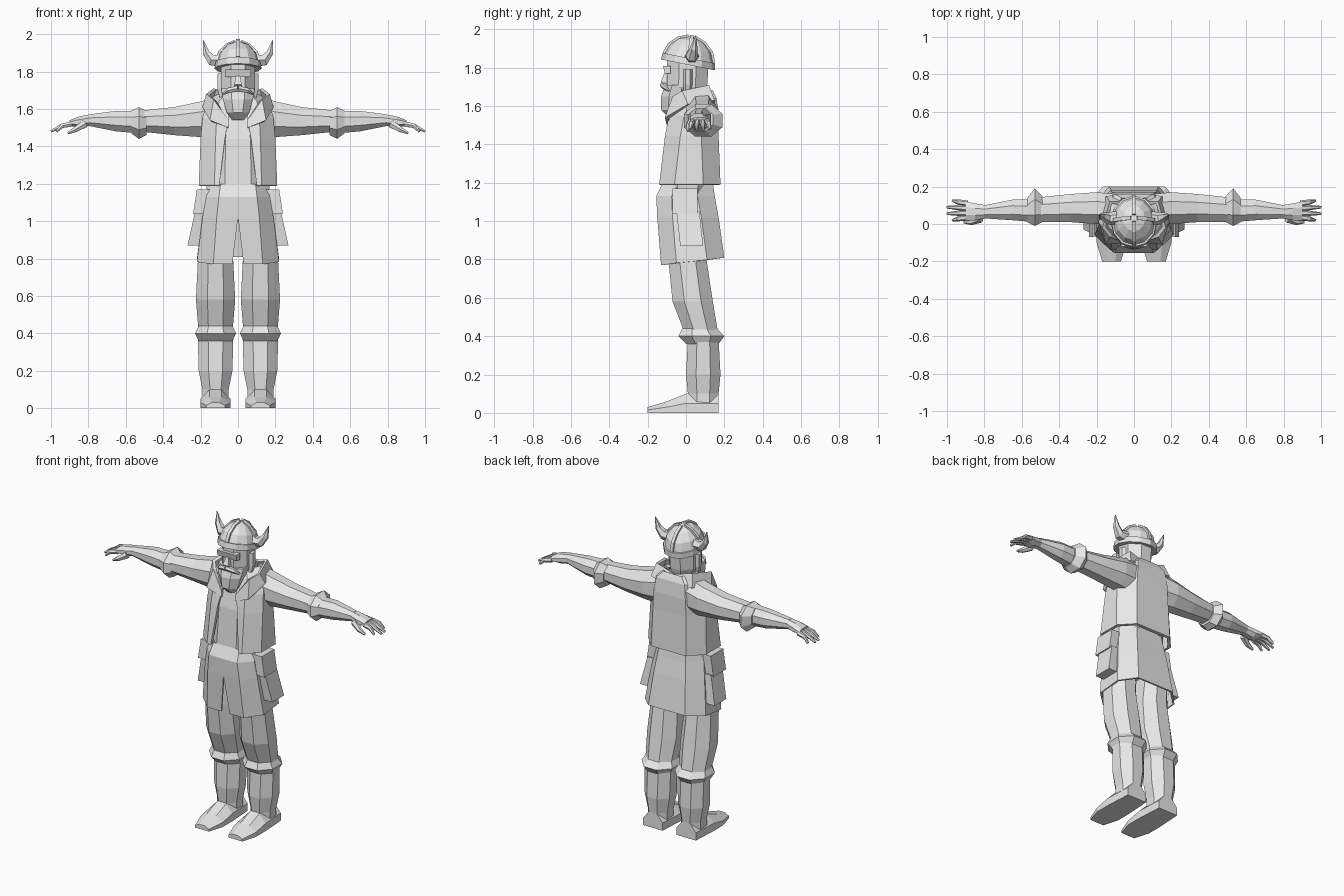
import bpy
import bmesh
from math import sin, cos, pi
from mathutils import Vector

if "Cube" in bpy.data.objects:
    bpy.data.objects.remove(bpy.data.objects["Cube"])

GREY = (.8, .8, .8, 1)
clay = bpy.data.materials.new("light_grey")
clay.use_nodes = True
clay.diffuse_color = GREY
clay.node_tree.nodes["Principled BSDF"].inputs["Base Color"].default_value = GREY


def polygon(sides):
    """Regular polygon with flat sides touching the unit square."""
    radius = .5 / cos(pi / sides)
    angles = [(i + .5) * 2 * pi / sides for i in range(sides)]
    return [(.5 + radius * cos(angle), .5 + radius * sin(angle)) for angle in angles]


OCTAGON = polygon(8)
BOX = polygon(4)
SHOE = [(0, 0), (1, 0), (1, .5), (.7, 1), (.3, 1), (0, .5)]


def finish(name, verts, faces, mirror):
    mesh = bpy.data.meshes.new(name)
    mesh.from_pydata(verts, [], faces)
    mesh.materials.append(clay)
    part = bpy.data.objects.new(name, mesh)
    bpy.context.collection.objects.link(part)
    if mirror:
        part.modifiers.new("Mirror", "MIRROR")
    return part


def skin(name, rings, mirror=False):
    """Closed solid through a list of equal-sized rings."""
    count, last = len(rings[0]), len(rings) - 1
    faces = []
    for k in range(last):
        for i in range(count):
            j = (i + 1) % count
            faces.append((k * count + i, k * count + j, (k + 1) * count + j, (k + 1) * count + i))
    faces += [tuple(range(count)), tuple(range(last * count, last * count + count))]
    part = finish(name, [point for ring in rings for point in ring], faces, mirror)
    bm = bmesh.new()
    bm.from_mesh(part.data)
    bmesh.ops.recalc_face_normals(bm, faces=bm.faces)
    bm.to_mesh(part.data)
    bm.free()


def loft(name, axis, rows, shape=OCTAGON, mirror=True):
    """Rows are (position on axis, low, high, low, high) of the other two axes."""
    rings = []
    for position, low_a, high_a, low_b, high_b in rows:
        ring = []
        for u, v in shape:
            point = [low_a + u * (high_a - low_a), low_b + v * (high_b - low_b)]
            point.insert(axis, position)
            ring.append(point)
        rings.append(ring)
    skin(name, rings, mirror)


def column(name, rows, centre=0, shape=OCTAGON):
    """Upright part; rows are (height, half width, front, back)."""
    loft(name, 2, [(z, centre - half, centre + half, front, back) for z, half, front, back in rows],
         shape, centre != 0)


def tube(name, path, radii, sides=6, mirror=True):
    """Tapered tube through the points of a path."""
    points = [Vector(point) for point in path]
    rings = []
    for k, (point, radius) in enumerate(zip(points, radii)):
        tangent = points[min(k + 1, len(points) - 1)] - points[max(k - 1, 0)]
        side = tangent.cross(Vector((0, 1, 0))).normalized()
        normal = side.cross(tangent).normalized()
        rings.append([point + 2 * radius * (side * (u - .5) + normal * (v - .5))
                      for u, v in polygon(sides)])
    skin(name, rings, mirror)


def sheet(name, rows, thickness):
    """Half cloth from front to back, mirrored and thickened inward."""
    count = len(rows[0])
    faces = [(k * count + i, k * count + i + 1, (k + 1) * count + i + 1, (k + 1) * count + i)
             for k in range(len(rows) - 1) for i in range(count - 1)]
    part = finish(name, [point for row in rows for point in row], faces, True)
    solid = part.modifiers.new("Thickness", "SOLIDIFY")
    solid.thickness = thickness
    solid.offset = -1


def cloth_row(z, edge, half, front, back, rise=0):
    """Half section of a garment, from its front edge to the middle of the back."""
    corner = half * .6
    return [(edge, front, z), (corner, front, z), (half, front + .08, z + rise * .3),
            (half, back - .09, z + rise * .7), (corner, back, z + rise), (0, back, z + rise)]


# Legs, knee cuffs and shoes
LEG = .12
column("thigh", [(.4, .09, 0, .17), (.58, .105, -.07, .14), (.78, .095, -.09, .11), (.95, .08, -.09, .12)], LEG)
column("knee_cuff", [(.36, .09, 0, .17), (.4, .11, -.04, .2), (.44, .09, -.02, .16)], LEG)
column("boot_shaft", [(.04, .07, .01, .17), (.1, .07, .01, .17), (.2, .09, 0, .18), (.38, .095, .01, .17)], LEG)
loft("shoe", 1, [(y, LEG - half, LEG + half, 0, top) for y, half, top in
                 ((.17, .07, .1), (0, .08, .1), (-.1, .08, .06), (-.2, .05, .03))], SHOE)

# Tunic with a split front, and the shirt inside the coat
sheet("tunic_skirt", [cloth_row(.77, .03, .22, -.13, .2, .04), cloth_row(1.02, 0, .19, -.15, .17),
                      cloth_row(1.13, 0, .17, -.155, .15), cloth_row(1.2, 0, .155, -.12, .14)], .01)
column("shirt", [(1, .15, -.12, .13), (1.2, .17, -.12, .14), (1.44, .16, -.1, .14),
                 (1.57, .13, -.07, .13), (1.66, .07, -.02, .11)])

# Open coat and its collar
sheet("coat", [cloth_row(1.19, .1, .21, -.14, .18), cloth_row(1.44, .07, .2, -.11, .17),
               cloth_row(1.55, .05, .19, -.09, .17), cloth_row(1.64, .06, .17, -.05, .16),
               cloth_row(1.68, .05, .11, -.01, .14)], .02)
sheet("collar", [[(.05, -.1, 1.5), (.15, -.11, 1.54), (.19, .01, 1.61), (.15, .15, 1.63), (0, .16, 1.6)],
                 [(.05, -.1, 1.54), (.13, -.07, 1.65), (.17, -.02, 1.68), (.13, .12, 1.71), (0, .12, 1.67)]],
      .02)

# Hip pouches
loft("upper_pouch", 2, [(1.04, .16, .24, -.07, .06), (1.17, .14, .22, -.07, .06)], BOX)
loft("lower_pouch", 2, [(.87, .2, .27, -.03, .09), (1.05, .16, .23, -.05, .07)], BOX)

# Sleeves, cuffs and forearms
loft("sleeve", 0, [(.1, 0, .16, 1.44, 1.67), (.2, 0, .17, 1.45, 1.64), (.34, .01, .16, 1.46, 1.61),
                   (.53, .01, .14, 1.48, 1.59)])
loft("sleeve_cuff", 0, [(.49, .01, .15, 1.46, 1.59), (.53, -.01, .19, 1.44, 1.61), (.57, .01, .14, 1.47, 1.59)])
loft("forearm", 0, [(.53, .01, .13, 1.47, 1.59), (.65, .02, .13, 1.48, 1.59), (.8, .03, .1, 1.51, 1.57)])

# Hands
loft("palm", 0, [(.79, .03, .1, 1.51, 1.57), (.85, .02, .11, 1.5, 1.56), (.9, .02, .12, 1.51, 1.54)])
for i, finger in enumerate(("little", "ring", "middle", "index")):
    root = .11 - .025 * i
    spread = .015 - .01 * i
    reach = .97 if finger in ("little", "index") else 1
    tube(f"{finger}_finger", [(.89, root, 1.52), (.94, root + spread / 2, 1.51), (reach, root + spread, 1.48)],
         (.014, .012, .006))
tube("thumb", [(.82, .03, 1.52), (.87, .01, 1.49), (.91, .01, 1.47)], (.02, .014, .006))

# Head and face
column("head", [(1.58, .06, -.03, .09), (1.66, .07, -.08, .1), (1.7, .09, -.1, .11), (1.85, .09, -.1, .12)])
column("beard", [(1.54, .03, -.09, -.04), (1.58, .06, -.13, 0), (1.65, .08, -.13, .01), (1.71, .09, -.11, .02)])
column("nose", [(1.71, .02, -.11, -.08), (1.73, .02, -.13, -.08), (1.78, .01, -.11, -.08)], shape=BOX)
column("brow", [(1.77, .07, -.11, -.08), (1.81, .07, -.12, -.08)], shape=BOX)
tube("moustache", [(0, -.12, 1.71), (.05, -.11, 1.7), (.08, -.09, 1.68)], (.015, .013, .004))
tube("side_hair", [(.09, .01, 1.79), (.09, .01, 1.71), (.08, 0, 1.63)], (.02, .02, .01))

# Helmet: tilted rim, dome, crossing ribs and horns
LEVELS = [(0, 1), (.035, .98), (.035, .91), (.085, .78), (.125, .48), (.145, .12)]


def helmet_point(height, scale, angle):
    y = .14 * scale * sin(angle)
    return Vector((.125 * scale * cos(angle), y + .01 + height * .15, 1.815 + height - y / 5))


skin("helmet", [[helmet_point(height, scale, i * pi / 6) for i in range(12)] for height, scale in LEVELS])
for i, side in enumerate(("left", "back", "right", "front")):
    path = [helmet_point(height, scale, i * pi / 2) for height, scale in LEVELS[2:]]
    tube(f"helmet_rib_{side}", path, [.01] * len(path), 4, False)
tube("horn", [(.09, .03, 1.86), (.14, .03, 1.86), (.17, .04, 1.9), (.186, .05, 1.968)],
     (.034, .028, .018, .002))
